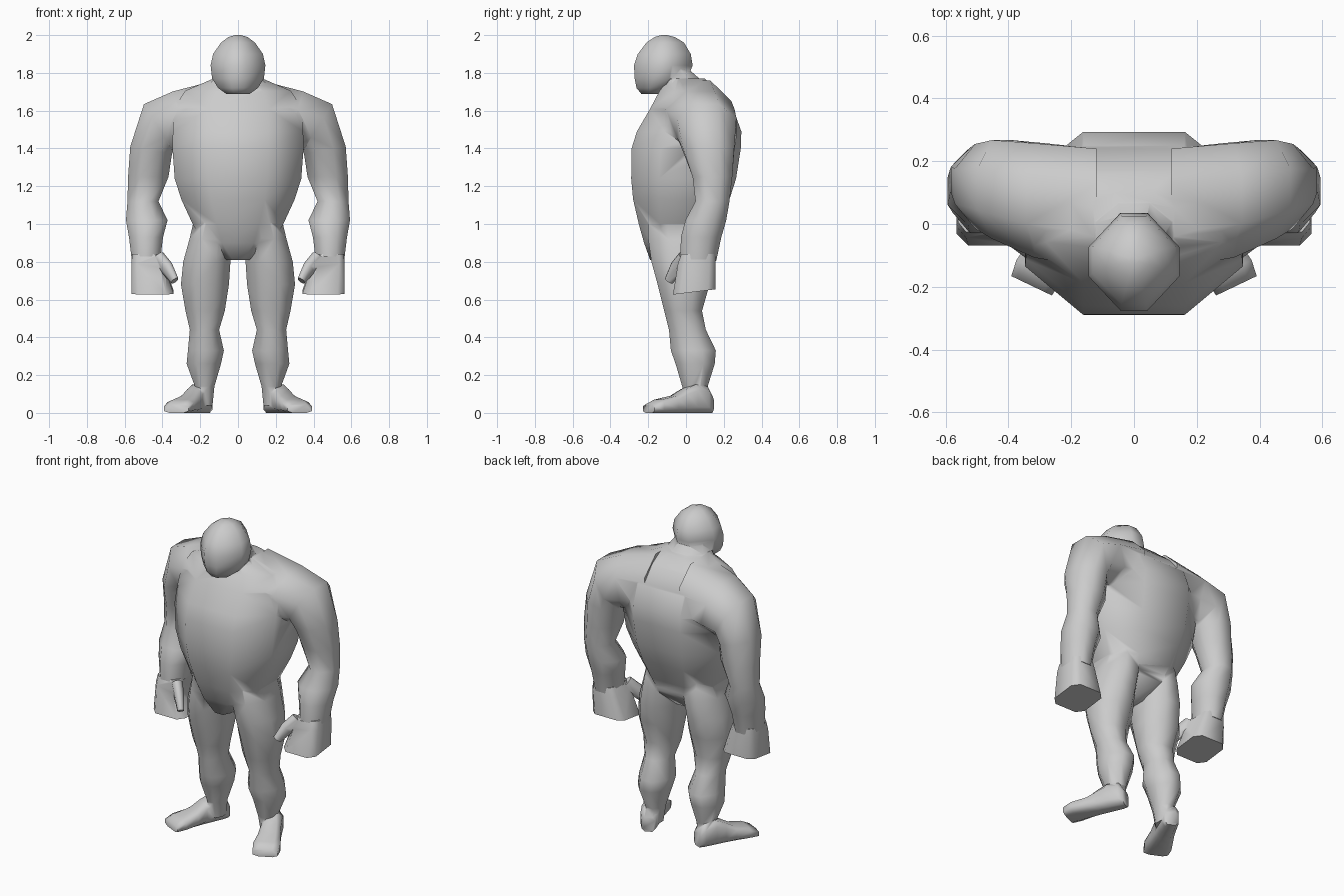
import bpy, bmesh, math
from mathutils import Vector

clay = bpy.data.materials.new("clay_grey")
clay.diffuse_color = (0.6, 0.6, 0.6, 1)


def activate(ob):
    bpy.ops.object.select_all(action='DESELECT')
    ob.select_set(True)
    bpy.context.view_layer.objects.active = ob


def loft(name, rings, k=0.414, mirror=False):
    """Skin eight-sided rings (centre, u, v); k sets how boxy the corners are."""
    shape = [(1, -k), (1, k), (k, 1), (-k, 1), (-1, k), (-1, -k), (-k, -1), (k, -1)]
    bm = bmesh.new()
    loops = [[bm.verts.new(Vector(c) + Vector(u) * a + Vector(v) * b) for a, b in shape]
             for c, u, v in rings]
    for lo, hi in zip(loops, loops[1:]):
        for i in range(8):
            j = (i + 1) % 8
            bm.faces.new((lo[i], lo[j], hi[j], hi[i]))
    bm.faces.new(loops[0])
    bm.faces.new(loops[-1])
    bmesh.ops.recalc_face_normals(bm, faces=bm.faces)
    me = bpy.data.meshes.new(name)
    bm.to_mesh(me)
    bm.free()
    me.materials.append(clay)
    ob = bpy.data.objects.new(name, me)
    bpy.context.collection.objects.link(ob)
    if mirror:
        activate(ob)
        ob.modifiers.new("mirror", 'MIRROR')
        bpy.ops.object.modifier_apply(modifier="mirror")
    return ob


def fuse(name, base, parts, angle):
    """Union the parts into one skin and smooth it."""
    activate(base)
    for part in parts:
        mod = base.modifiers.new("union", 'BOOLEAN')
        mod.operation, mod.solver, mod.object = 'UNION', 'EXACT', part
        bpy.ops.object.modifier_apply(modifier=mod.name)
        bpy.data.objects.remove(part)
    base.name = name
    bpy.ops.object.shade_smooth_by_angle(angle=math.radians(angle))


def span(x0, x1, y0, y1, z):
    """Level ring filling the given x and y range."""
    return (((x0 + x1) / 2, (y0 + y1) / 2, z), ((x1 - x0) / 2, 0, 0), (0, (y1 - y0) / 2, 0))


def tilted(x, y, z, rx, ry, deg=0):
    """Ring turned about the y axis."""
    t = math.radians(deg)
    return ((x, y, z), (rx * math.cos(t), 0, rx * math.sin(t)), (0, ry, 0))


# Torso: half width, front, back, height
torso = loft("torso", [span(-w, w, f, b, z) for w, f, b, z in (
    (0.06, -0.19, 0.05, 0.81), (0.18, -0.222, 0.14, 0.90), (0.24, -0.25, 0.18, 1.0),
    (0.30, -0.28, 0.23, 1.13), (0.335, -0.29, 0.265, 1.24), (0.347, -0.288, 0.29, 1.4),
    (0.345, -0.26, 0.293, 1.49), (0.34, -0.19, 0.25, 1.61), (0.28, -0.14, 0.17, 1.705),
    (0.13, -0.09, 0.10, 1.77))], k=0.47)

# Neck
neck = loft("neck", [span(-0.19, 0.19, -0.14, 0.13, 1.70), span(-0.12, 0.12, -0.14, 0.065, 1.775),
                     span(-0.10, 0.10, -0.14, 0.025, 1.81), span(-0.09, 0.09, -0.15, 0.0, 1.86)])

# Head: half width, front, back, height
head = loft("head", [span(-w, w, f, b, z) for w, f, b, z in (
    (0.06, -0.235, -0.13, 1.687), (0.105, -0.262, -0.06, 1.72), (0.137, -0.272, 0.01, 1.77),
    (0.145, -0.275, 0.035, 1.84), (0.132, -0.255, 0.025, 1.90), (0.09, -0.21, -0.01, 1.96),
    (0.05, -0.165, -0.06, 1.99), (0.015, -0.13, -0.10, 2.0))], k=0.3)

# Arms with shoulders
arm = loft("arm", [tilted(*r) for r in (
    (0.12, 0.05, 1.575, 0.185, 0.19, 90), (0.30, 0.075, 1.54, 0.168, 0.182, 75),
    (0.42, 0.11, 1.51, 0.147, 0.157, 58), (0.46, 0.12, 1.39, 0.112, 0.135, 10),
    (0.475, 0.14, 1.25, 0.107, 0.105), (0.503, 0.14, 1.12, 0.082, 0.09),
    (0.483, 0.105, 1.02, 0.11, 0.108), (0.487, 0.08, 0.93, 0.09, 0.107),
    (0.487, 0.065, 0.805, 0.075, 0.095))], mirror=True)

# Legs
leg = loft("leg", [span(*r) for r in (
    (0.04, 0.22, -0.16, 0.12, 1.1), (0.03, 0.238, -0.2, 0.155, 1.0),
    (0.03, 0.257, -0.2, 0.16, 0.92), (0.04, 0.29, -0.183, 0.15, 0.80),
    (0.048, 0.302, -0.15, 0.125, 0.68), (0.07, 0.278, -0.115, 0.085, 0.54),
    (0.10, 0.255, -0.09, 0.105, 0.44), (0.075, 0.265, -0.08, 0.158, 0.33),
    (0.09, 0.272, -0.055, 0.152, 0.26), (0.125, 0.228, -0.02, 0.115, 0.14),
    (0.135, 0.215, 0.0, 0.11, 0.04))], mirror=True)

# Feet, turned outward: distance from heel, half width, height
ahead, side = Vector((0.43, -0.90, 0)), Vector((0.90, 0.43, 0))
foot = loft("foot", [(Vector((0.17, 0.13, h / 2)) + ahead * t, side * w, (0, 0, h / 2))
                     for t, w, h in ((0, 0.04, 0.09), (0.03, 0.05, 0.14), (0.10, 0.055, 0.15),
                                     (0.16, 0.058, 0.125), (0.22, 0.066, 0.09),
                                     (0.31, 0.079, 0.07), (0.363, 0.072, 0.045))],
            k=0.58, mirror=True)

fuse("body", torso, [neck, head, arm, leg, foot], 72)

# Fists and thumbs
hand = loft("hand", [((0.487, 0.065, 0.84), (0.073, 0, 0), (0, 0.09, 0)),
                     ((0.479, 0.057, 0.79), (0.086, 0, 0), (0, 0.1, 0)),
                     ((0.453, 0.043, 0.64), (0.112, 0, 0), (0, 0.112, 0.014))],
            k=0.66, mirror=True)
thumb = loft("thumb", [((0.425, 0.0, 0.82), (0.03, 0, -0.02), (0, 0.035, -0.02)),
                       ((0.375, -0.05, 0.765), (0.025, 0, -0.02), (0, 0.028, -0.02)),
                       ((0.335, -0.09, 0.70), (0.018, 0, -0.01), (0, 0.02, -0.01))], mirror=True)
fuse("hands", hand, [thumb], 62)
